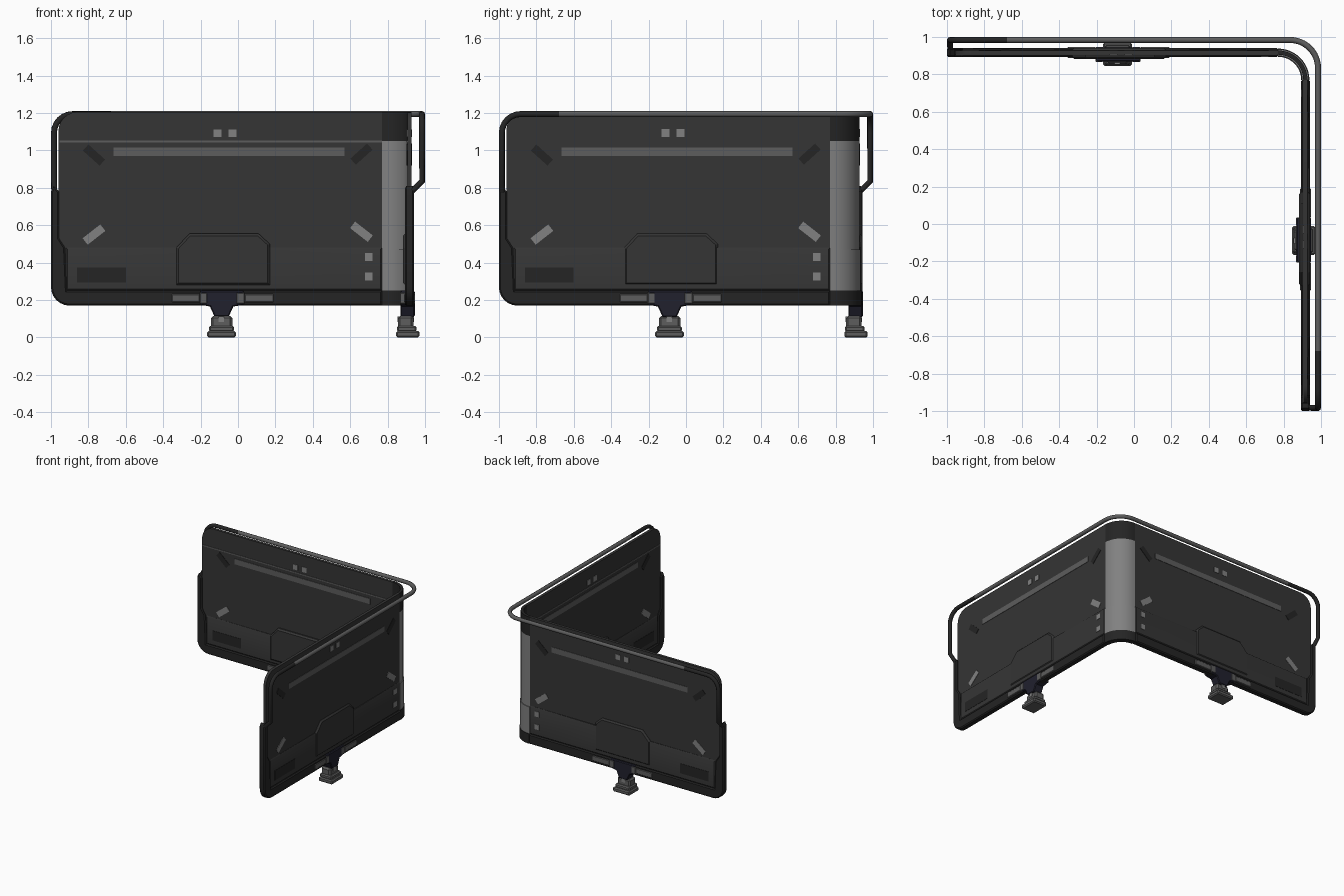
import bpy, bmesh, math
from mathutils import Matrix, Vector

if "Cube" in bpy.data.objects:
    bpy.data.objects.remove(bpy.data.objects["Cube"])


def material(name, v, blue=0.0):
    m = bpy.data.materials.new(name)
    m.diffuse_color = (v, v, v + blue, 1)
    m.use_nodes = True
    m.node_tree.nodes["Principled BSDF"].inputs["Base Color"].default_value = m.diffuse_color
    return m


BLACK = material("black", 0.018)
DARK = material("dark_panel", 0.035)
MID = material("mid_grey", 0.11)
LIGHT = material("light_grey", 0.22)
NAVY = material("blue_black", 0.015, 0.012)
C = 0.77  # centre of the rounded wall corner


def finish(bm, name, mat, bevel=0.0, swap=True):
    """Turn a part into an object, repeating it on the second wall (x and y swapped)."""
    if bevel:
        edges = [e for e in bm.edges if e.calc_face_angle(0) > 0.6]
        bmesh.ops.bevel(bm, geom=edges, offset=bevel, segments=1, affect='EDGES')
    if swap:
        dup = bmesh.ops.duplicate(bm, geom=bm.verts[:] + bm.edges[:] + bm.faces[:])
        for v in [g for g in dup["geom"] if isinstance(g, bmesh.types.BMVert)]:
            v.co.x, v.co.y = v.co.y, v.co.x
    bmesh.ops.recalc_face_normals(bm, faces=bm.faces[:])
    me = bpy.data.meshes.new(name)
    bm.to_mesh(me)
    bm.free()
    me.materials.append(mat)
    ob = bpy.data.objects.new(name, me)
    bpy.context.collection.objects.link(ob)
    me.shade_smooth()
    bpy.ops.object.select_all(action='DESELECT')
    ob.select_set(True)
    bpy.context.view_layer.objects.active = ob
    bpy.ops.object.shade_smooth_by_angle(angle=math.radians(30))
    return ob


def plate(name, outline, y0, y1, mat, bevel=0.0):
    """Outline in x, z extruded between two depths."""
    bm = bmesh.new()
    f = bm.faces.new([bm.verts.new((x, y0, z)) for x, z in outline])
    ext = bmesh.ops.extrude_face_region(bm, geom=[f])
    for v in [g for g in ext["geom"] if isinstance(g, bmesh.types.BMVert)]:
        v.co.y = y1
    return finish(bm, name, mat, bevel)


def add_box(bm, x0, x1, y0, y1, z0, z1, rot=0):
    m = (Matrix.Translation(((x0 + x1) / 2, (y0 + y1) / 2, (z0 + z1) / 2))
         @ Matrix.Rotation(rot, 4, 'Y') @ Matrix.Diagonal((x1 - x0, y1 - y0, z1 - z0, 1)))
    bmesh.ops.create_cube(bm, size=1, matrix=m)


def boxes(name, mat, items, bevel=0.0):
    bm = bmesh.new()
    for it in items:
        add_box(bm, *it)
    return finish(bm, name, mat, bevel)


def corner(name, y0, y1, z0, z1, mat, n=12):
    """Quarter-round piece that joins the two walls."""
    bm = bmesh.new()
    rings = []
    for i in range(n + 1):
        a = math.pi / 2 * i / n
        rings.append([bm.verts.new((C + (y - C) * math.cos(a), C + (y - C) * math.sin(a), z))
                      for y, z in ((y0, z0), (y1, z0), (y1, z1), (y0, z1))])
    for p, q in zip(rings, rings[1:]):
        for k in range(4):
            bm.faces.new((p[k], p[k - 1], q[k - 1], q[k]))
    bm.faces.new(rings[0])
    bm.faces.new(rings[-1])
    return finish(bm, name, mat, swap=False)


def arc(cx, cz, r, a0, a1, n=6):
    return [(cx + r * math.cos(math.radians(a0 + (a1 - a0) * i / n)),
             cz + r * math.sin(math.radians(a0 + (a1 - a0) * i / n))) for i in range(n + 1)]


def tube(name, paths, r, mat):
    cu = bpy.data.curves.new(name, 'CURVE')
    cu.dimensions = '3D'
    cu.bevel_depth, cu.bevel_resolution, cu.use_fill_caps = r, 2, True
    for path in paths:
        s = cu.splines.new('POLY')
        s.points.add(len(path) - 1)
        for p, co in zip(s.points, path):
            p.co = (*co, 1)
    cu.materials.append(mat)
    bpy.context.collection.objects.link(bpy.data.objects.new(name, cu))


def swapped(path):
    return [(y, x, z) for x, y, z in path]


# Main panels and the rounded corner column
plate("wall_panel", [(C, 0.24), (C, 1.205)] + arc(-0.86, 1.105, 0.1, 90, 180)
      + [(-0.96, 0.24)], 0.905, 0.928, DARK)
corner("corner_column", 0.905, 0.928, 0.24, 1.05, LIGHT)
corner("corner_column_top", 0.905, 0.928, 1.05, 1.205, BLACK)
boxes("panel_seam", MID, [(-0.955, C, 0.902, 0.906, 1.043, 1.053)])

# Lower frame: U-shaped edge with widened lower end
plate("lower_frame", [(C, 0.17)] + arc(-0.9, 0.27, 0.1, 270, 180)
      + [(-1.0, 0.78), (-0.985, 0.81), (-0.957, 0.78), (-0.957, 0.53), (-0.925, 0.48),
         (-0.915, 0.25), (C, 0.25)], 0.892, 0.942, BLACK, 0.008)
corner("lower_frame_corner", 0.894, 0.938, 0.17, 0.25, BLACK)

# Kick band with raised centre housing
plate("kick_band", [(-0.92, 0.25), (C, 0.25), (C, 0.48), (0.17, 0.48), (-0.92, 0.48)],
      0.897, 0.936, DARK, 0.008)
corner("kick_band_corner", 0.899, 0.934, 0.25, 0.47, LIGHT)
plate("centre_housing", [(-0.33, 0.28), (0.17, 0.28), (0.17, 0.5), (0.11, 0.555),
                         (-0.26, 0.555), (-0.33, 0.48)], 0.882, 0.942, DARK, 0.012)
boxes("band_inset", BLACK, [(-0.86, -0.6, 0.895, 0.938, 0.295, 0.375)])

# Light strips, small squares and slanted dashes on both faces
y0, y1 = 0.902, 0.931
boxes("long_strip", MID, [(-0.665, 0.57, y0, y1, 0.97, 1.015)])
boxes("small_squares", LIGHT, [(x - 0.021, x + 0.021, y0, y1, 1.071, 1.113) for x in (-0.11, -0.03)]
      + [(0.678, 0.72, 0.894, 0.939, z - 0.021, z + 0.021) for z in (0.43, 0.325)])
for name, mat, items in (("upper_dashes", BLACK, [(-0.77, 0.975, 42), (0.66, 0.98, -42)]),
                         ("lower_dashes", LIGHT, [(-0.77, 0.55, -38), (0.66, 0.565, 38)])):
    boxes(name, mat, [(x - 0.06, x + 0.06, y0, y1, z - 0.022, z + 0.022, math.radians(a))
                      for x, z, a in items])

# Top rail: ends drop down and jog inward to the frame
R, TOP, OUT = 0.016, 1.194, 0.984
ends = ([(-0.978, 0.92, 0.74), (-0.982, 0.925, 0.775), (-OUT, OUT, 0.835)]
        + [(x, OUT, z) for x, z in arc(-0.884, TOP - 0.1, 0.1, 180, 90)]
        + [(-0.68, OUT, TOP)])
tube("rail_ends", [ends, swapped(ends)], R, BLACK)
bend = [(x, y, TOP) for x, y in arc(0.834, 0.834, 0.15, 90, 0, 12)]
tube("rail_middle", [[(-0.68, OUT, TOP)] + bend + [(OUT, -0.68, TOP)]], R, MID)

# Clamps under each wall
plate("clamp", [(-0.2, 0.25), (-0.2, 0.175), (-0.15, 0.165), (-0.125, 0.11), (-0.05, 0.11),
                (-0.025, 0.165), (0.03, 0.175), (0.03, 0.25)], 0.868, 0.945, NAVY, 0.006)
boxes("clamp_flanges", MID, [(-0.205, -0.165, 0.866, 0.947, 0.18, 0.24),
                             (-0.01, 0.035, 0.866, 0.947, 0.18, 0.24),
                             (-0.355, -0.205, 0.887, 0.946, 0.188, 0.232),
                             (0.035, 0.19, 0.887, 0.946, 0.188, 0.232)], 0.004)

# Feet
boxes("foot_stem", MID, [(-0.145, -0.03, 0.855, 0.938, 0.05, 0.115)], 0.012)
boxes("foot_base", MID, [(-0.165, -0.012, 0.846, 0.97, 0.0, 0.035),
                         (-0.155, -0.022, 0.85, 0.955, 0.03, 0.062)], 0.008)
boxes("foot_button", LIGHT, [(-0.104, -0.074, 0.852, 0.941, 0.083, 0.112)])
